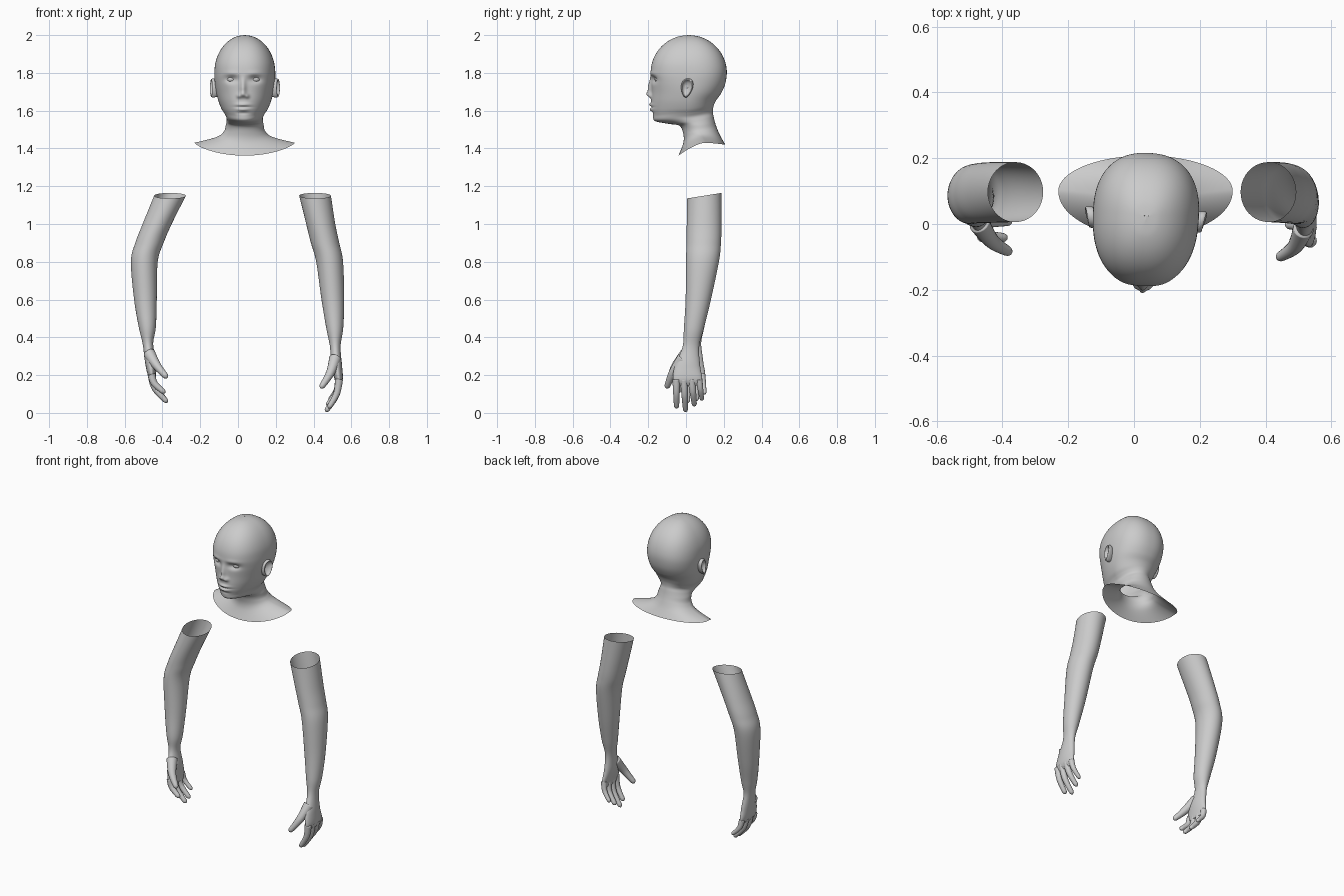
import bpy, bmesh
from math import sin, cos, pi, exp, radians, sqrt
from mathutils import Vector, Matrix

if "Cube" in bpy.data.objects:
    bpy.data.objects.remove(bpy.data.objects["Cube"])

HEAD_X = 0.035


def spline(pts, n):
    """Catmull-Rom through tuples of any length."""
    out = []
    for i in range(len(pts) - 1):
        p = [pts[max(0, min(len(pts) - 1, i + k))] for k in (-1, 0, 1, 2)]
        for j in range(n):
            t = j / n
            out.append(tuple(
                0.5 * (2*b + (c - a)*t + (2*a - 5*b + 4*c - d)*t*t + (3*b - a - 3*c + d)*t**3)
                for a, b, c, d in zip(*p)))
    out.append(tuple(pts[-1]))
    return out


def loft(name, rings, cap_start=False, cap_end=False):
    bm = bmesh.new()
    vs = [[bm.verts.new(p) for p in r] for r in rings]
    n = len(rings[0])
    for a, b in zip(vs, vs[1:]):
        for i in range(n):
            bm.faces.new((a[i], a[(i+1) % n], b[(i+1) % n], b[i]))
    if cap_start:
        bm.faces.new(vs[0])
    if cap_end:
        bm.faces.new(vs[-1])
    bmesh.ops.recalc_face_normals(bm, faces=bm.faces[:])
    me = bpy.data.meshes.new(name)
    bm.to_mesh(me)
    bm.free()
    me.polygons.foreach_set("use_smooth", [True] * len(me.polygons))
    ob = bpy.data.objects.new(name, me)
    bpy.context.collection.objects.link(ob)


def smooth(a, b, v):
    t = max(0, min(1, (v - a) / (b - a)))
    return t * t * (3 - 2 * t)


def turn(v):
    """Slight turn of the head over the neck, then shift into place."""
    a = radians(-2.5) * smooth(1.48, 1.6, v.z)
    return Matrix.Rotation(a, 3, 'Z') @ v + Vector((HEAD_X, 0, 0))


# Head, neck and shoulder collar: front z,y / side z,y,half width / back z,y
# The crown is half an ellipsoid
CROWN = []
for deg in (89.7, 75, 60, 45, 30, 15):
    c, z = cos(radians(deg)), 1.8 + .2 * sin(radians(deg))
    CROWN.append((z, .0145 - .2015 * c, z, .025, .161 * c, z, .0145 + .2015 * c))
FACE_TO_COLLAR = [
    (1.80, -.187, 1.80, .03, .161, 1.80, .216),
    (1.75, -.183, 1.75, .03, .159, 1.74, .207),
    (1.70, -.182, 1.70, .03, .152, 1.69, .185),
    (1.65, -.185, 1.65, .02, .139, 1.655, .16),
    (1.61, -.184, 1.61, .015, .123, 1.63, .148),
    (1.575, -.176, 1.585, .01, .107, 1.61, .143),
    (1.545, -.163, 1.565, .01, .097, 1.59, .142),
    (1.53, -.09, 1.545, .04, .096, 1.57, .146),
    (1.52, -.035, 1.525, .06, .1, 1.54, .153),
    (1.48, -.015, 1.49, .075, .11, 1.51, .163),
    (1.43, -.014, 1.46, .09, .15, 1.47, .18),
    (1.362, -.04, 1.43, .1, .265, 1.42, .208),
]
# Face relief: forward push, x (mirrored when not 0), z, x spread, z spread
RELIEF = [
    (.012, 0, 1.745, .015, .03), (.016, 0, 1.712, .016, .024), (.022, 0, 1.686, .018, .015),
    (.013, .022, 1.677, .011, .011), (-.018, .062, 1.766, .032, .018),
    (.004, .06, 1.797, .04, .012), (.010, 0, 1.632, .034, .008), (.009, 0, 1.606, .03, .009),
    (-.006, 0, 1.619, .04, .004), (-.005, 0, 1.587, .035, .009),
]


def face_push(x, z):
    d = 0
    for amp, x0, z0, sx, sz in RELIEF:
        for c in sorted({x0, -x0}):
            d += amp * exp(-((x - c) / sx) ** 2 - ((z - z0) / sz) ** 2)
    return d


SEG = 160
rings = []
for zf, yf, zs, ys, w, zb, yb in spline(CROWN + FACE_TO_COLLAR, 9):
    n = 2 + .35 * smooth(1.62, 1.8, zs)
    ring = []
    for i in range(SEG):
        a = 2 * pi * i / SEG
        s, c = sin(a), cos(a)
        r = (abs(s) ** n + abs(c) ** n) ** (-1 / n)
        s, c = s * r, c * r
        ye, ze = (yf, zf) if c > 0 else (yb, zb)
        x, y = w * s, ys + (ye - ys) * abs(c)
        z = zs + (ze - zs) * abs(c) ** 1.5
        y -= face_push(x, z) * smooth(.05, .11, -y)
        ring.append(turn(Vector((x, y, z))))
    rings.append(ring)
loft("head_and_neck", rings, cap_start=True)

# Ears (dished discs with a raised rim) and eyeballs
EAR = [(.85, -.02), (1, .004), (.98, .018), (.86, .022), (.7, .012), (.45, .004), (.02, -.003)]
for side, label in ((1, "left"), (-1, "right")):
    rings = []
    for rho, h in spline(EAR, 3):
        ring = []
        for i in range(32):
            a = 2 * pi * i / 32
            u, v = rho * cos(a), rho * sin(a)
            y = .012 + .031 * u * (1 + .28 * v) + .006 * v
            ring.append(turn(Vector((side * (.156 + h + .008 * u), y, 1.72 + .05 * v))))
        rings.append(ring)
    loft(label + "_ear", rings, cap_end=True)

    rings = []
    for k in range(1, 16):
        p = pi * k / 16
        rings.append([turn(Vector((side * .062 + .029 * sin(p) * cos(2*pi*i/24),
                                   -.135 + .028 * sin(p) * sin(2*pi*i/24),
                                   1.766 + .02 * cos(p)))) for i in range(24)])
    loft(label + "_eye", rings, True, True)


def finger(name, pts, r0, r1):
    """Tapered tube with a rounded tip."""
    path = [Vector(p) for p in spline(pts, 10)]
    last = len(path) - 1
    total = sum((b - a).length for a, b in zip(path, path[1:]))
    rings, run = [], 0
    for i, p in enumerate(path):
        if i:
            run += (p - path[i-1]).length
        d = (path[min(last, i+1)] - path[max(0, i-1)]).normalized()
        q = d.to_track_quat('Z', 'Y')
        left = max(0, min(1, (total - run) / (1.3 * r1)))
        r = (r0 + (r1 - r0) * run / total) * max(.12, sqrt(1 - (1 - left) ** 2))
        rings.append([p + q @ Vector((r * cos(2*pi*k/16), r * sin(2*pi*k/16), 0))
                      for k in range(16)])
    loft(name, rings, True, True)


# Arms down into the palms: z, left x, right x, centre y, x radius, y radius
ARM = [
    (1.15, .408, -.36, .097, .084, .091), (1.0, .438, -.428, .096, .077, .092),
    (.9, .461, -.469, .094, .075, .091), (.8, .485, -.496, .087, .071, .087),
    (.6, .502, -.49, .065, .06, .067), (.45, .512, -.48, .042, .045, .053),
    (.35, .515, -.477, .026, .028, .044), (.25, .522, -.464, .008, .029, .067),
    (.18, .533, -.457, .008, .022, .078), (.145, .53, -.448, .012, .012, .066),
]
# Fingertips from index to little, then the thumb tip
LEFT_TIPS = [(.478, -.05, .024), (.464, -.002, .006), (.47, .045, .036), (.482, .085, .066)]
RIGHT_TIPS = [(-.386, -.042, .105), (-.373, .008, .055), (-.38, .055, .065), (-.395, .098, .1)]
HANDS = [("left", 1, 0, 0, .535, LEFT_TIPS, (.437, -.104, .13)),
         ("right", 2, .025, .016, -.458, RIGHT_TIPS, (-.374, -.088, .185))]
for label, col, lift, back, knuckle_x, tips, thumb in HANDS:
    rings = []
    for sec in spline(ARM, 8):
        z, cx, cy, rx, ry = sec[0], sec[col], *sec[3:]
        low = 1 - smooth(.25, .5, z)
        tilt = .16 * smooth(.9, 1.15, z)
        rings.append([(cx + rx * cos(2*pi*i/40), cy + back * low + ry * sin(2*pi*i/40),
                       z + lift * low + tilt * ry * sin(2*pi*i/40)) for i in range(40)])
    loft(label + "_arm", rings, cap_end=True)

    # Fingers fan out from the knuckles and curl inwards to the tips
    for i, nm in enumerate(("index", "middle", "ring", "little")):
        base = Vector((knuckle_x, -.051 + .04 * i + back, .178 + lift))
        tip = Vector(tips[i])
        mid = (base + tip) / 2
        mid.x = .77 * base.x + .23 * tip.x
        k = .85 if nm == "little" else 1
        finger(f"{label}_{nm}_finger", [base, mid, tip], .021 * k, .013 * k)

    # Thumb starts inside the heel of the palm
    base = Vector((knuckle_x + (-.02 if col == 1 else -.012), -.015 + back, .29 + lift))
    tip = Vector(thumb)
    mid = base.lerp(tip, .5) + Vector((.012 if col == 1 else -.008, -.01, 0))
    finger(label + "_thumb", [base, mid, tip], .032, .014)
